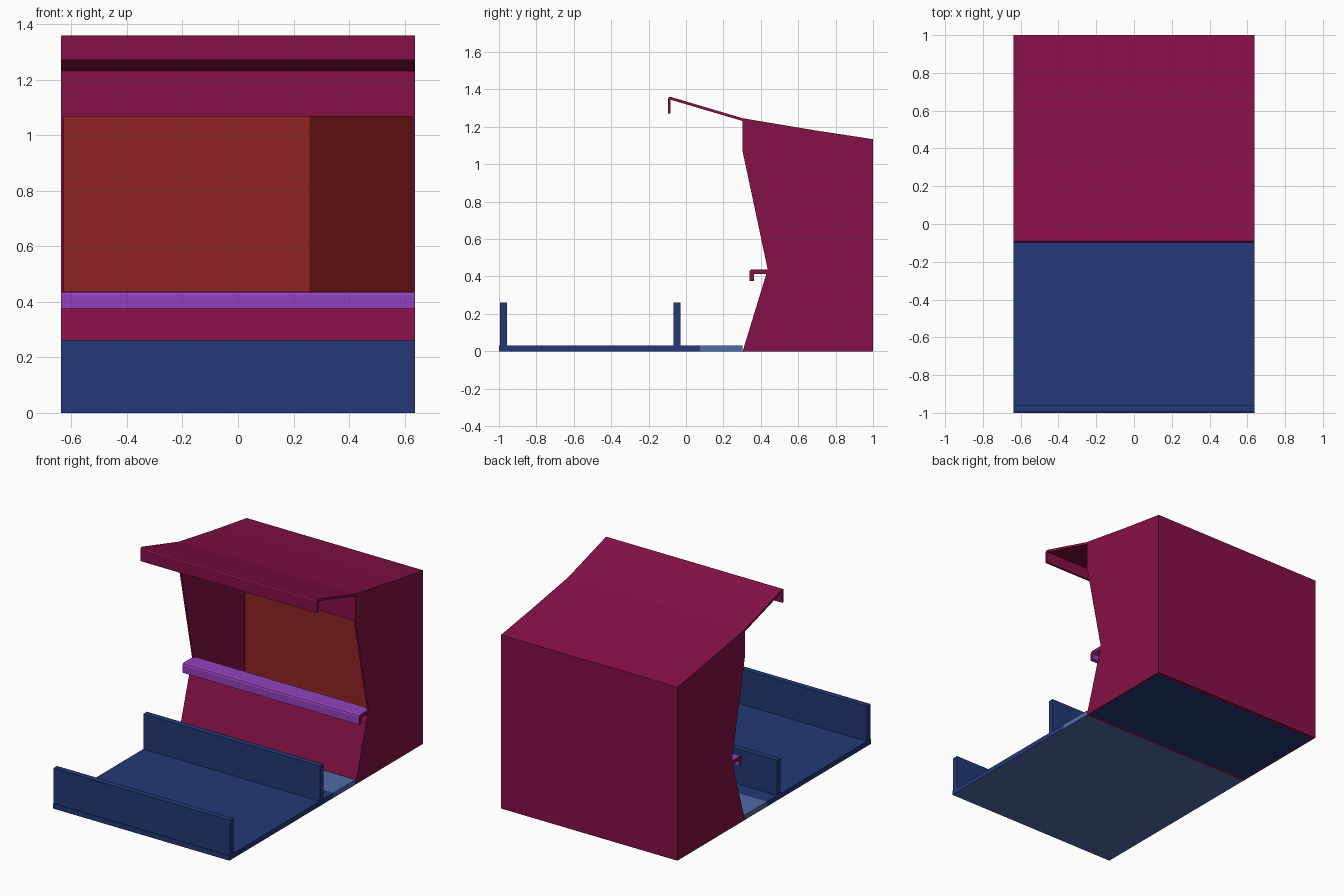
import bpy, bmesh

if "Cube" in bpy.data.objects:
    bpy.data.objects.remove(bpy.data.objects["Cube"])


def material(name, hex_rgb):
    def lin(c):
        return c / 12.92 if c <= 0.04045 else ((c + 0.055) / 1.055) ** 2.4
    m = bpy.data.materials.new(name)
    rgb = [lin(int(hex_rgb[i:i + 2], 16) / 255) for i in (0, 2, 4)]
    m.diffuse_color = (*rgb, 1)
    m.use_nodes = True
    m.node_tree.nodes["Principled BSDF"].inputs["Base Color"].default_value = m.diffuse_color
    return m


MAROON = material("maroon", "861046")
NAVY = material("navy", "233878")
SKY = material("light blue", "4F6BA8")
PURPLE = material("purple", "9441BC")
RUST = material("rust red", "902424")
DARK = material("dark red", "5C0E11")

W = 0.638          # half width
WALL = 0.012       # side wall thickness


def prism(name, profile, x0, x1, mats, rule=None):
    """Extrude a (y, z) profile along x; rule(normal) picks the material slot."""
    bm = bmesh.new()
    face = bm.faces.new([bm.verts.new((x0, y, z)) for y, z in profile])
    ext = bmesh.ops.extrude_face_region(bm, geom=[face])
    moved = [v for v in ext["geom"] if isinstance(v, bmesh.types.BMVert)]
    bmesh.ops.translate(bm, verts=moved, vec=(x1 - x0, 0, 0))
    bmesh.ops.recalc_face_normals(bm, faces=bm.faces)
    bm.normal_update()
    if rule:
        for f in bm.faces:
            f.material_index = rule(f.normal)
    me = bpy.data.meshes.new(name)
    bm.to_mesh(me)
    bm.free()
    for m in mats:
        me.materials.append(m)
    ob = bpy.data.objects.new(name, me)
    bpy.context.collection.objects.link(ob)
    return ob


def rect(y0, y1, z0, z1):
    return [(y0, z0), (y1, z0), (y1, z1), (y0, z1)]


# Front platform: navy with a light underside, joined by a light blue strip
prism("platform", rect(-1, 0.075, 0, 0.032), -W, W, [NAVY, SKY],
      lambda n: int(n.z < -0.5))
prism("platform_strip", rect(0.075, 0.303, 0, 0.032), -W, W, [SKY])

# Two upright planter boards
for name, y in (("front_board", -0.995), ("rear_board", -0.067)):
    prism(name, rect(y, y + 0.037, 0.032, 0.262), -W, W, [NAVY])

# Side walls with the notched front edge
side = [(0.303, 0), (1, 0), (1, 1.132), (0.69, 1.18), (0.303, 1.243),
        (0.303, 1.067), (0.437, 0.437)]
for name, s in (("left_wall", -1), ("right_wall", 1)):
    prism(name, side, s * (W - WALL), s * W, [MAROON])

# Booth shell between the side walls
IN = W - WALL
prism("booth_floor", rect(0.32, 0.98, 0, 0.032), -IN, IN, [NAVY])
prism("back_wall", rect(0.974, 1, 0, 1.12), -IN, IN, [MAROON])
prism("lower_front", [(0.303, 0), (0.323, 0), (0.45, 0.415), (0.43, 0.415)],
      -IN, IN, [MAROON])
prism("upper_front", rect(0.303, 0.318, 1.067, 1.235), -IN, IN, [MAROON])

# Inner back panels
prism("inner_panel", rect(0.965, 0.974, 0.032, 1.12), -IN, 0.258, [RUST])
prism("inner_dark_panel", rect(0.965, 0.974, 0.032, 1.12), 0.258, IN, [DARK])

# Counter with a down-turned rounded lip and maroon ends
counter = [(0.455, 0.413), (0.455, 0.438), (0.352, 0.438), (0.343, 0.434),
           (0.339, 0.425), (0.339, 0.376), (0.364, 0.376), (0.364, 0.413)]
prism("counter", counter, -W, W, [PURPLE, MAROON],
      lambda n: int(abs(n.x) > 0.5))

# Roof and awning with a hanging lip
roof = [(1, 1.134), (0.69, 1.181), (0.303, 1.246), (-0.082, 1.36),
        (-0.092, 1.358), (-0.097, 1.35), (-0.097, 1.272), (-0.082, 1.272),
        (-0.082, 1.345), (0.303, 1.231), (0.69, 1.166), (1, 1.119)]
prism("roof", roof, -W, W, [MAROON])
